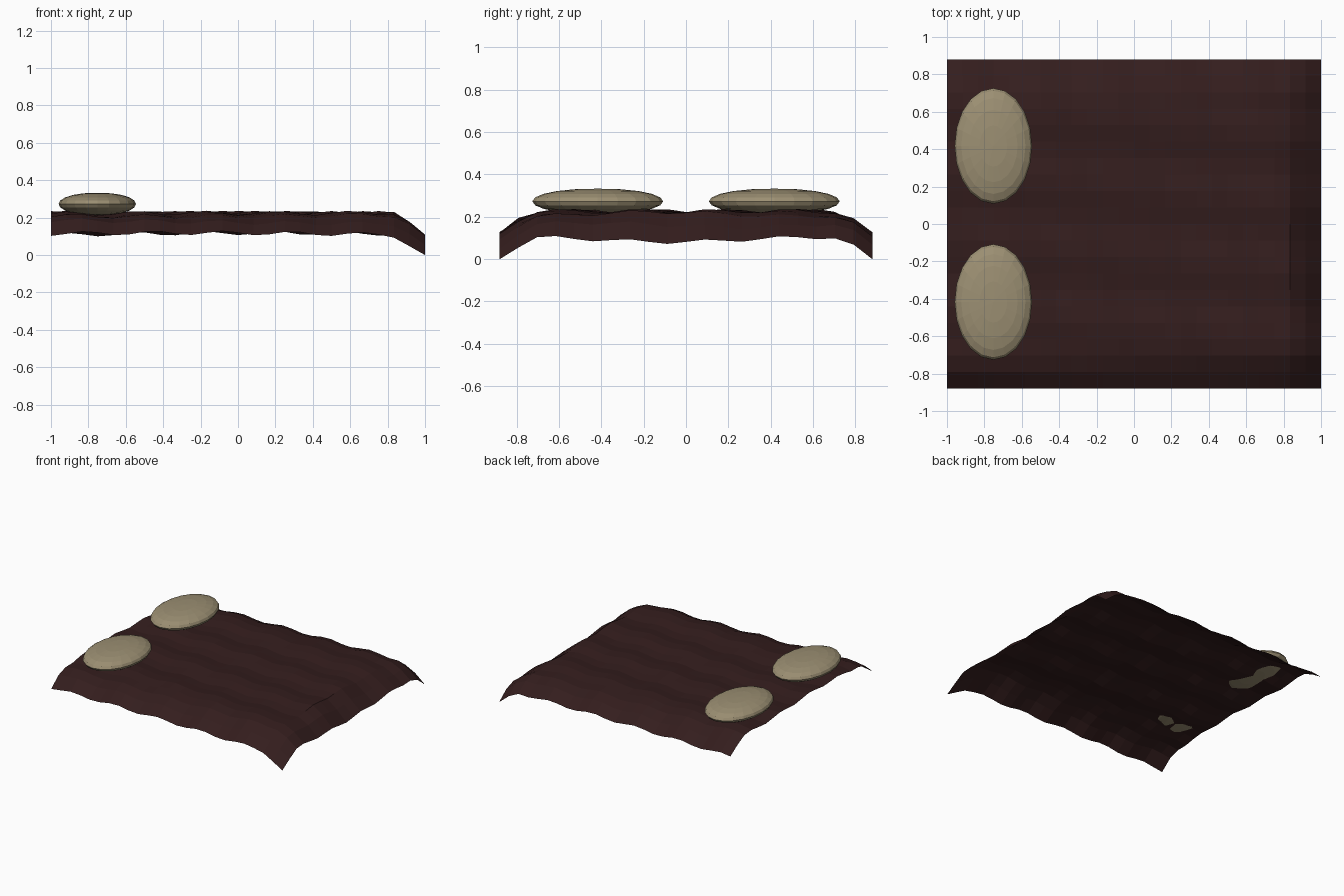
import bpy, bmesh, math

if "Cube" in bpy.data.objects:
    bpy.data.objects.remove(bpy.data.objects["Cube"])


def material(name, rgb):
    m = bpy.data.materials.new(name)
    m.diffuse_color = (*rgb, 1)
    m.use_nodes = True
    m.node_tree.nodes["Principled BSDF"].inputs["Base Color"].default_value = m.diffuse_color
    return m


def add_object(name, bm, mat):
    mesh = bpy.data.meshes.new(name)
    bm.to_mesh(mesh)
    bm.free()
    mesh.materials.append(mat)
    obj = bpy.data.objects.new(name, mesh)
    bpy.context.collection.objects.link(obj)
    return obj


blanket_brown = material("dark brown cloth", (0.034, 0.0125, 0.0125))
pillow_beige = material("beige cloth", (0.33, 0.275, 0.17))


def droop(distance, start, end, depth, power):
    # Curved fall of the cloth towards a hanging edge
    t = max(0, (distance - start) / (end - start))
    return depth * t ** power


# Blanket: thin rippled sheet hanging down on three sides
bm = bmesh.new()
bmesh.ops.create_grid(bm, x_segments=24, y_segments=20, size=1)
for v in bm.verts:
    v.co.y *= 0.88
    x, y = v.co.x, v.co.y
    ripple = 0.011 * math.cos(2 * math.pi * (x - 0.29) / 0.37 + 4.5 * (y + 0.88))
    ripple += 0.009 * math.cos(2 * math.pi * (y - 0.09) / 0.36 + 1.5 * (x - 1))
    v.co.z = (0.217 + ripple - droop(x, 0.82, 1.0, 0.125, 1.3)
              - droop(abs(y), 0.69, 0.88, 0.108, 1.6))
    # Front and back corners of the hanging end touch the ground
    if x > 0.99 and abs(y) > 0.87:
        v.co.z = 0
add_object("blanket", bm, blanket_brown)

# Pillows: flattened ovals with full edges, one on each side
for side, label in ((-1, "front"), (1, "back")):
    bm = bmesh.new()
    bmesh.ops.create_uvsphere(bm, u_segments=20, v_segments=10, radius=1)
    for v in bm.verts:
        r = math.hypot(v.co.x, v.co.y)
        full = r ** -0.12 if r > 0.01 else 1
        v.co.x = -0.752 + 0.207 * v.co.x * full
        v.co.y = side * 0.417 + 0.309 * v.co.y * full
        v.co.z = 0.273 + 0.06 * v.co.z
    add_object(label + "_pillow", bm, pillow_beige)
